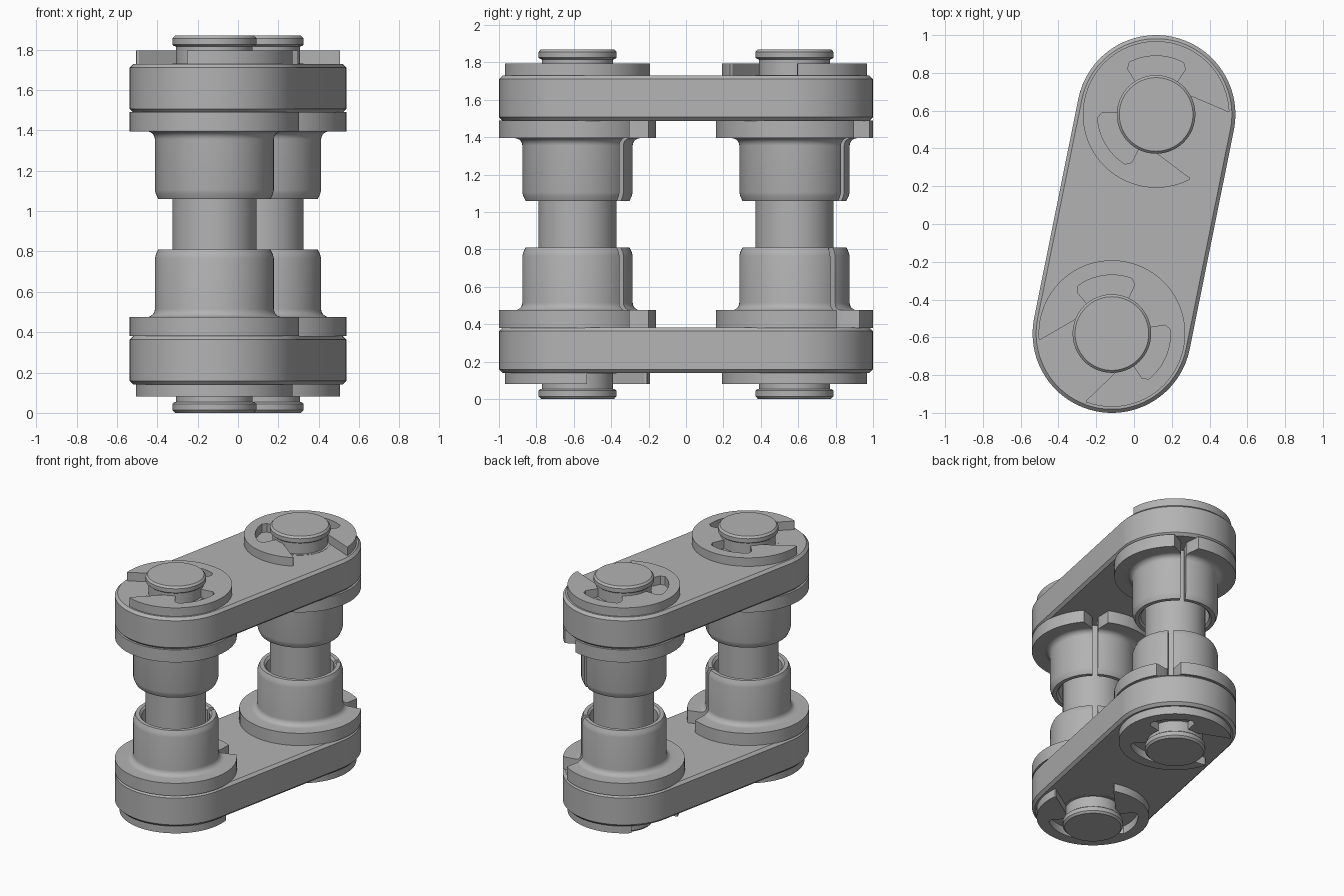
import bpy, bmesh
from math import sin, cos, radians, pi

cube = bpy.data.objects.get("Cube")
if cube:
    bpy.data.objects.remove(cube, do_unlink=True)

steel = bpy.data.materials.new("grey_steel")
steel.use_nodes = True
GREY = (0.45, 0.45, 0.45, 1)
steel.diffuse_color = GREY
steel.node_tree.nodes["Principled BSDF"].inputs["Base Color"].default_value = GREY

HEIGHT = 1.87
R = 0.42                                   # link end radius
PINS = {"front": (-0.117, -0.58), "back": (0.117, 0.58)}


def make(name, bm):
    bmesh.ops.recalc_face_normals(bm, faces=bm.faces)
    mesh = bpy.data.meshes.new(name)
    bm.to_mesh(mesh)
    bm.free()
    mesh.materials.append(steel)
    ob = bpy.data.objects.new(name, mesh)
    bpy.context.collection.objects.link(ob)
    return ob


def activate(ob):
    bpy.ops.object.select_all(action='DESELECT')
    ob.select_set(True)
    bpy.context.view_layer.objects.active = ob


def smooth(ob):
    activate(ob)
    bpy.ops.object.shade_smooth_by_angle(angle=radians(30))


def arc(r, a0, a1, n, cx=0, cy=0):
    angles = [radians(a0 + (a1 - a0) * i / n) for i in range(n + 1)]
    return [(cx + r * cos(a), cy + r * sin(a)) for a in angles]


def prism(name, outline, z0, z1):
    bm = bmesh.new()
    face = bm.faces.new([bm.verts.new((x, y, z0)) for x, y in outline])
    ext = bmesh.ops.extrude_face_region(bm, geom=[face])
    top = [v for v in ext["geom"] if isinstance(v, bmesh.types.BMVert)]
    bmesh.ops.translate(bm, verts=top, vec=(0, 0, z1 - z0))
    return make(name, bm)


def lathe(name, profile, closed, steps=64):
    bm = bmesh.new()
    vs = [bm.verts.new((r, 0, z)) for r, z in profile]
    edges = [bm.edges.new(p) for p in zip(vs, vs[1:])]
    if closed:
        edges.append(bm.edges.new((vs[-1], vs[0])))
    bmesh.ops.spin(bm, geom=vs + edges, cent=(0, 0, 0), axis=(0, 0, 1),
                   angle=2 * pi, steps=steps)
    bmesh.ops.remove_doubles(bm, verts=bm.verts, dist=1e-5)
    return make(name, bm)


def flip(profile):
    return [(r, HEIGHT - z) for r, z in profile]


# Two long links with rounded, chamfered ends
outline = (arc(R, -11.4, 168.6, 40, *PINS["back"])
           + arc(R, 168.6, 348.6, 40, *PINS["front"]))
for side, z0 in (("lower", 0.14), ("upper", 1.488)):
    link = prism(side + "_link", outline, z0, z0 + 0.242)
    bevel = link.modifiers.new("chamfer", 'BEVEL')
    bevel.width = 0.019
    bevel.limit_method = 'ANGLE'
    bevel.angle_limit = radians(60)
    activate(link)
    bpy.ops.object.modifier_apply(modifier="chamfer")
    smooth(link)

# Pins with chamfered heads and a groove for each clip
half_pin = [(0, 0), (0.195, 0), (0.208, 0.014), (0.208, 0.045), (0.2, 0.052),
            (0.19, 0.055), (0.19, 0.138), (0.208, 0.138)]
pin_profile = half_pin + flip(half_pin)[::-1]

# Flanged sleeve: flange, fillet, body with a chamfered mouth
fillet = [(0.335 - 0.04 * sin(t), 0.515 - 0.04 * cos(t))
          for t in (i * pi / 12 for i in range(7))]
sleeve_profile = ([(0.235, 0.38), (R, 0.38), (R, 0.475)] + fillet
                  + [(0.295, 0.765), (0.29, 0.785), (0.278, 0.81),
                     (0.25, 0.81), (0.235, 0.795)])
# Split that flares out across the flange
half_split = [(0.1, 0.018), (0.31, 0.018), (0.335, 0.03), (0.44, 0.105)]
split = half_split + [(x, -y) for x, y in half_split[::-1]]

# Retaining clip: open ring with three inward prongs
IN, WIN, OUT = 0.192, 0.31, 0.388


def window(a0, a1):
    return ([(0.225 * cos(radians(a0)), 0.225 * sin(radians(a0)))]
            + arc(0.285, a0, a0, 1)[:1] + arc(WIN, a0 + 5, a1 - 5, 14)
            + arc(0.285, a1, a1, 1)[:1] + arc(0.225, a1, a1, 1)[:1])


half_clip = ([(0.29, 0.198), (0.318, 0.2), (0.328, 0.208)]
             + arc(OUT, 36, 180, 40))
inner = arc(IN, 180, 152, 6) + window(87, 152)[::-1] + arc(IN, 87, 64, 5)
clip = (half_clip + [(x, -y) for x, y in half_clip[-2::-1]]
        + [(x, -y) for x, y in inner[::-1]] + inner[1:])

SPLIT_ANGLES = {"front": (53, 53), "back": (44, 61)}
CLIP_ANGLES = {"front": (40, 217), "back": (165, 330)}

for end, (px, py) in PINS.items():
    pin = lathe(end + "_pin", pin_profile, False)
    pin.location = (px, py, 0)
    smooth(pin)
    for level, side in enumerate(("lower", "upper")):
        # Split sleeve
        profile = flip(sleeve_profile) if level else sleeve_profile
        sleeve = lathe(f"{end}_{side}_sleeve", profile, True)
        cutter = prism("split_cutter", split, 0.3, HEIGHT - 0.3)
        cutter.hide_render = True
        cut = sleeve.modifiers.new("split", 'BOOLEAN')
        cut.operation = 'DIFFERENCE'
        cut.solver = 'EXACT'
        cut.object = cutter
        cutter.rotation_euler.z = radians(SPLIT_ANGLES[end][level])
        bpy.context.view_layer.update()
        activate(sleeve)
        bpy.ops.object.modifier_apply(modifier="split")
        bpy.data.objects.remove(cutter, do_unlink=True)
        sleeve.location = (px, py, 0)
        smooth(sleeve)
        # Retaining clip
        z0 = HEIGHT - 0.14 if level else 0.08
        ring = prism(f"{end}_{side}_clip", clip, z0, z0 + 0.065)
        ring.rotation_euler.z = radians(CLIP_ANGLES[end][level])
        ring.location = (px, py, 0)
        smooth(ring)
